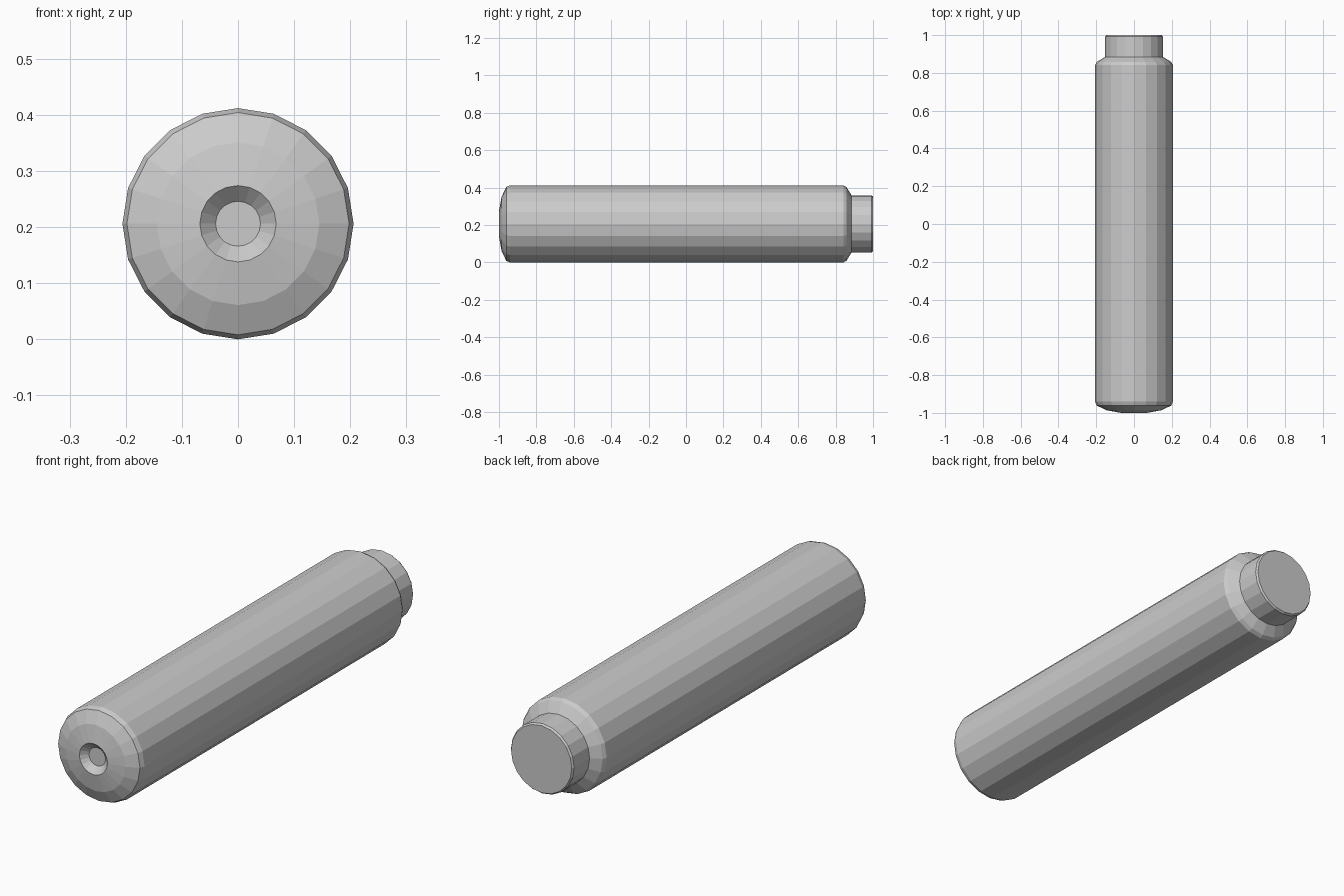
import bpy, bmesh
from math import sin, cos, pi

if "Cube" in bpy.data.objects:
    bpy.data.objects.remove(bpy.data.objects["Cube"])

SIDES = 20
CENTRE_Z = 0.206

def lathe(name, profile):
    """Revolve (radius, y) points around the y axis and cap both ends."""
    bm = bmesh.new()
    rings = []
    for r, y in profile:
        rings.append([bm.verts.new((r * sin(2 * pi * i / SIDES), y,
                                    CENTRE_Z + r * cos(2 * pi * i / SIDES)))
                      for i in range(SIDES)])
    for a, b in zip(rings, rings[1:]):
        for i in range(SIDES):
            j = (i + 1) % SIDES
            bm.faces.new((a[i], a[j], b[j], b[i]))
    bm.faces.new(rings[0])
    bm.faces.new(rings[-1])
    bmesh.ops.recalc_face_normals(bm, faces=bm.faces)
    mesh = bpy.data.meshes.new(name)
    bm.to_mesh(mesh)
    bm.free()
    ob = bpy.data.objects.new(name, mesh)
    bpy.context.collection.objects.link(ob)
    return ob

# Cylindrical body: recessed dimple, domed front, straight wall, shoulder, neck
lathe("cylinder_body", [
    (0.040, -0.973), (0.068, -1.0),                     # dimple
    (0.145, -0.986), (0.198, -0.961), (0.206, -0.94),   # domed front
    (0.206, 0.842), (0.197, 0.858), (0.153, 0.885),     # wall and shoulder
    (0.153, 0.992), (0.147, 1.0),                       # neck
])
